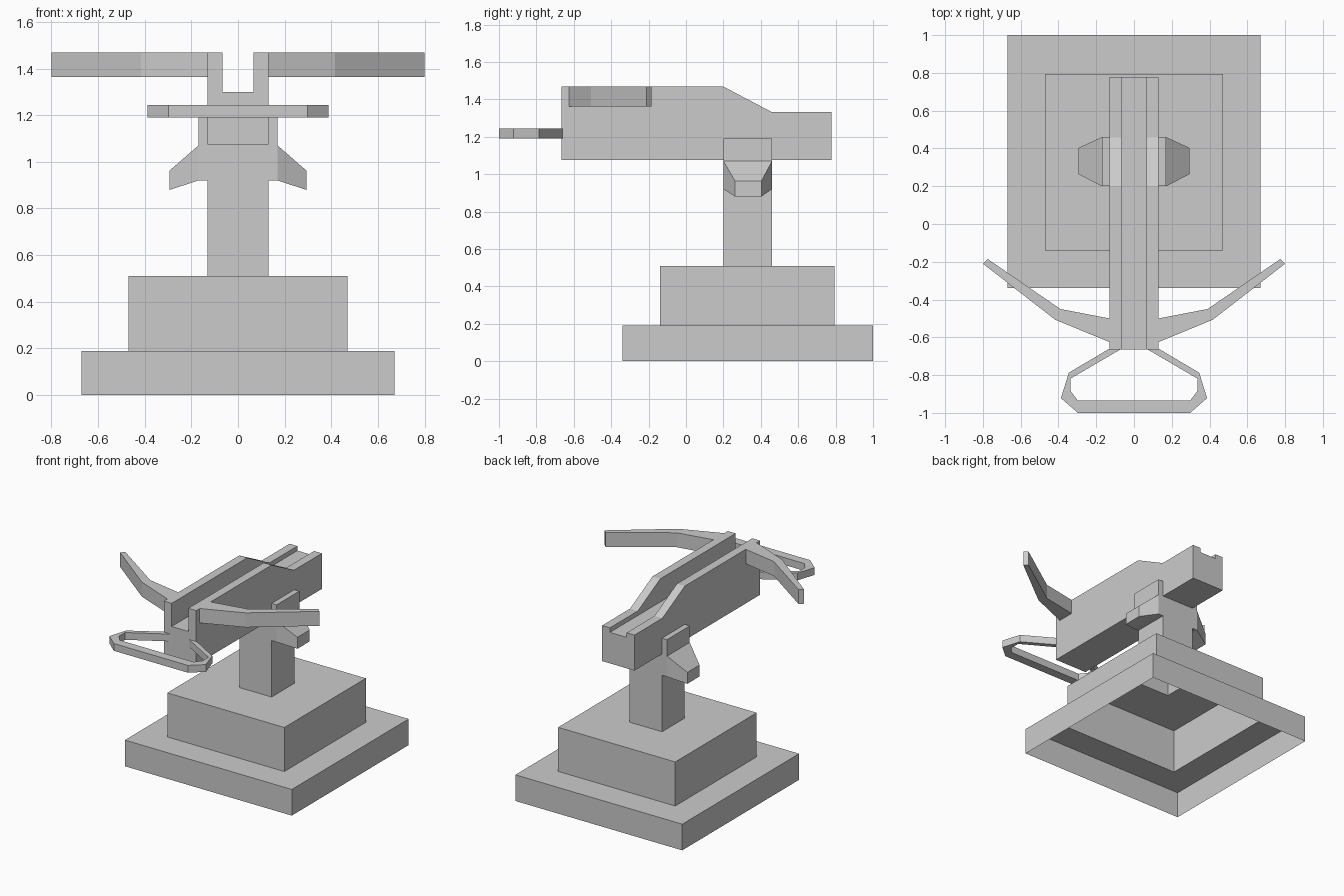
import bpy, bmesh

if "Cube" in bpy.data.objects:
    bpy.data.objects.remove(bpy.data.objects["Cube"])


def loft(name, rings, start=False, end=False, closed=False, mirror=False):
    """Skin equal-length point rings; optionally cap or join the ends."""
    bm = bmesh.new()
    vs = [[bm.verts.new(p) for p in r] for r in rings]
    n = len(vs[0])
    pairs = list(zip(vs, vs[1:])) + ([(vs[-1], vs[0])] if closed else [])
    for a, b in pairs:
        for i in range(n):
            j = (i + 1) % n
            bm.faces.new((a[i], a[j], b[j], b[i]))
    if start:
        bm.faces.new(vs[0][::-1])
    if end:
        bm.faces.new(vs[-1])
    bmesh.ops.recalc_face_normals(bm, faces=bm.faces[:])
    me = bpy.data.meshes.new(name)
    bm.to_mesh(me)
    bm.free()
    ob = bpy.data.objects.new(name, me)
    bpy.context.collection.objects.link(ob)
    if mirror:
        ob.modifiers.new("mirror", 'MIRROR').use_mirror_merge = False
    return ob


def rect_z(x0, x1, y0, y1, z):
    return [(x0, y0, z), (x1, y0, z), (x1, y1, z), (x0, y1, z)]


def rect_x(x, y0, y1, z0, z1):
    return [(x, y0, z0), (x, y1, z0), (x, y1, z1), (x, y0, z1)]


def strip(outer, inner, z0, z1):
    """Rectangular sections across a flat bar with two edge lines."""
    return [[(*o, z0), (*i, z0), (*i, z1), (*o, z1)] for o, i in zip(outer, inner)]


# hollow stepped base, open underneath
low = (-.67, .67, -.34, 1.0)
mid = (-.47, .47, -.14, .795)
post = (-.13, .13, .2, .46)
loft("stepped_base", [rect_z(*low, 0), rect_z(*low, .19), rect_z(*mid, .19),
                      rect_z(*mid, .51), rect_z(*post, .51)])

# post carrying the body
loft("post", [rect_z(*post, .51), rect_z(*post, 1.075)])

# side plates and tapered lugs of the yoke
plate = (.13, .17, .2, .46)
loft("yoke_plates", [rect_z(*plate, 1.07), rect_z(*plate, 1.19)], end=True, mirror=True)
loft("yoke_lugs", [rect_x(.13, .2, .46, .92, 1.07), rect_x(.17, .2, .46, .92, 1.07),
                   rect_x(.293, .263, .403, .88, .963)], end=True, mirror=True)


# grooved body with a stepped-down rear
def body_section(y, top):
    half = [(.13, 1.075), (.13, top), (.067, top), (.067, 1.30)]
    return [(x, y, z) for x, z in half] + [(-x, y, z) for x, z in half[::-1]]


loft("body", [body_section(*s) for s in
              [(-.665, 1.468), (.2, 1.468), (.457, 1.333), (.777, 1.333)]],
     start=True, end=True)

# bow limbs
loft("bow_limbs", strip([(.13, -.625), (.417, -.507), (.8, -.21)],
                        [(.13, -.5), (.39, -.45), (.775, -.185)], 1.363, 1.468),
     end=True, mirror=True)

# front stirrup loop
outer = [(.13, -.66), (.345, -.787), (.387, -.922), (.297, -1.0)]
inner = [(.065, -.66), (.335, -.818), (.335, -.885), (.297, -.935)]


def both(line):
    return line + [(-x, y) for x, y in line[::-1]]


loft("stirrup", strip(both(outer), both(inner), 1.19, 1.243))
